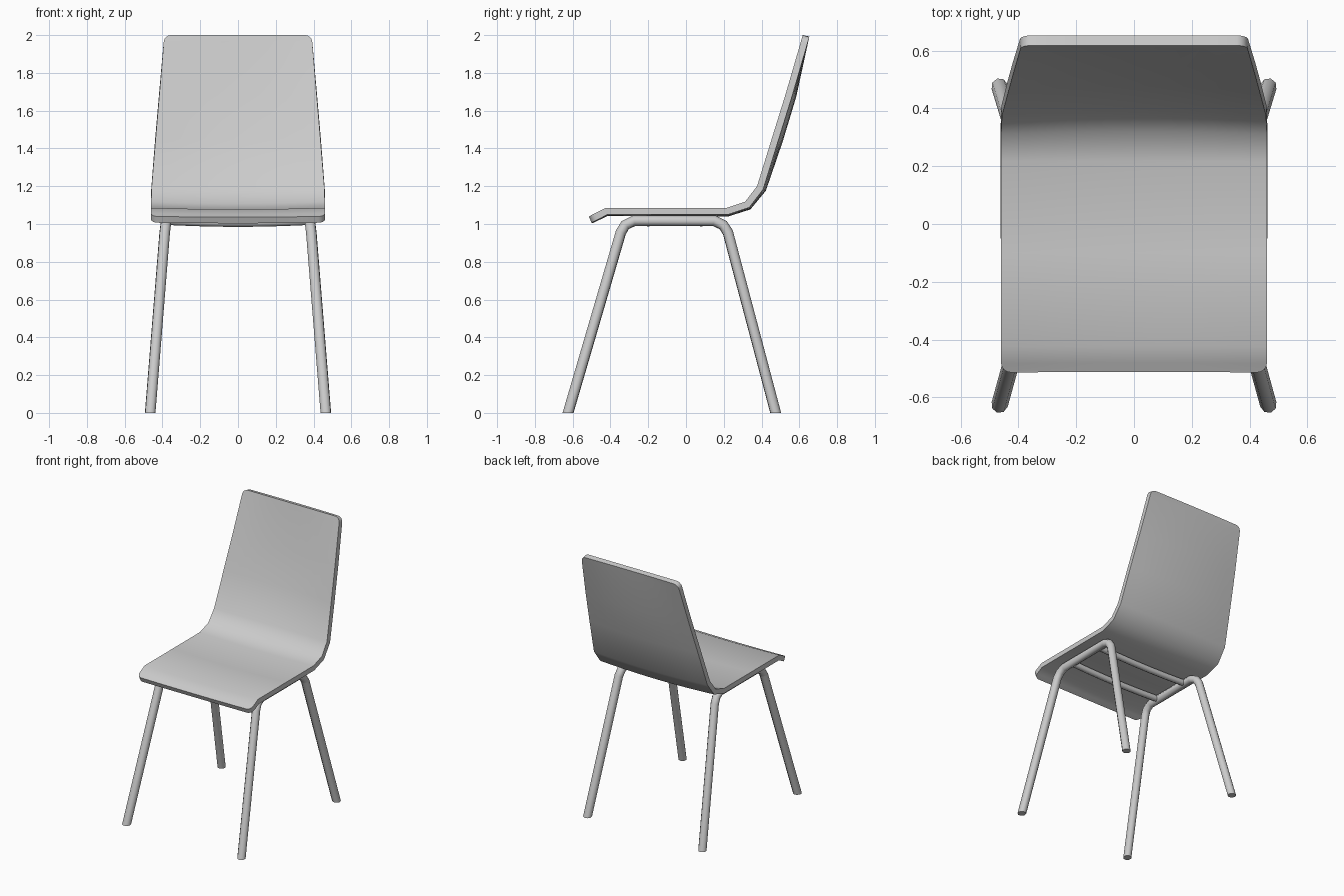
import bpy, bmesh, math
from mathutils import Vector

if "Cube" in bpy.data.objects:
    bpy.data.objects.remove(bpy.data.objects["Cube"])

THICK = 0.036


def finish(obj, angle):
    bpy.ops.object.select_all(action='DESELECT')
    obj.select_set(True)
    bpy.context.view_layer.objects.active = obj
    bpy.ops.object.shade_smooth_by_angle(angle=math.radians(angle))


def tube(name, points, radius, cut_floor=False):
    """Eight-sided tube along a path, optionally cut flat at the floor."""
    curve = bpy.data.curves.new(name, 'CURVE')
    curve.dimensions = '3D'
    curve.bevel_depth = radius
    curve.bevel_resolution = 2
    curve.use_fill_caps = True
    spline = curve.splines.new('POLY')
    spline.points.add(len(points) - 1)
    for p, co in zip(spline.points, points):
        p.co = (*co, 1)
    temp = bpy.data.objects.new(name + "_path", curve)
    bpy.context.collection.objects.link(temp)
    mesh = bpy.data.meshes.new_from_object(
        temp.evaluated_get(bpy.context.evaluated_depsgraph_get()))
    bpy.data.objects.remove(temp)
    bm = bmesh.new()
    bm.from_mesh(mesh)
    bmesh.ops.remove_doubles(bm, verts=bm.verts, dist=1e-5)
    if cut_floor:
        bmesh.ops.bisect_plane(bm, geom=bm.verts[:] + bm.edges[:] + bm.faces[:],
                               plane_co=(0, 0, 0), plane_no=(0, 0, -1), clear_outer=True)
        bmesh.ops.holes_fill(bm, edges=[e for e in bm.edges if e.is_boundary])
    bmesh.ops.recalc_face_normals(bm, faces=bm.faces)
    bm.to_mesh(mesh)
    bm.free()
    obj = bpy.data.objects.new(name, mesh)
    bpy.context.collection.objects.link(obj)
    finish(obj, 50)
    return obj


# Seat and back shell: upper-surface profile as (y, z, half width, centre hollow)
profile = [(-0.514, 1.040, 0.46, 0.004), (-0.424, 1.086, 0.46, 0.008),
           (-0.10, 1.086, 0.46, 0.010), (0.217, 1.086, 0.46, 0.010),
           (0.313, 1.118, 0.46, 0.012), (0.376, 1.200, 0.457, 0.016),
           (0.455, 1.455, 0.436, 0.024), (0.528, 1.690, 0.416, 0.022),
           (0.618, 2.000, 0.39, 0.0)]


def corner_rows(end, inner, r=0.035, n=4):
    """Extra rows that round the shell corners at one end."""
    a, b = Vector(end), Vector(inner)
    length = math.hypot(a[0] - b[0], a[1] - b[1])
    rows = []
    for i in range(n + 1):
        t = math.pi / 2 * i / n
        row = a.lerp(b, r * (1 - math.cos(t)) / length)
        row[2] -= r * (1 - math.sin(t))
        rows.append(row)
    return rows


rows = (corner_rows(profile[0], profile[1]) + [Vector(p) for p in profile[1:-1]]
        + corner_rows(profile[-1], profile[-2])[::-1])
COLS = 10
bm = bmesh.new()
grid = []
for i, (y, z, half, hollow) in enumerate(rows):
    before, after = rows[max(i - 1, 0)], rows[min(i + 1, len(rows) - 1)]
    d = Vector((after[0] - before[0], after[1] - before[1])).normalized()
    line = []
    for c in range(COLS + 1):
        u = 2 * c / COLS - 1
        h = hollow * (1 - u * u)
        line.append(bm.verts.new((u * half, y + d.y * h, z - d.x * h)))
    grid.append(line)
for r0, r1 in zip(grid, grid[1:]):
    for c in range(COLS):
        bm.faces.new((r0[c], r0[c + 1], r1[c + 1], r1[c]))
mesh = bpy.data.meshes.new("seat_shell")
bm.to_mesh(mesh)
bm.free()
shell = bpy.data.objects.new("seat_shell", mesh)
bpy.context.collection.objects.link(shell)
finish(shell, 45)
solid = shell.modifiers.new("thickness", 'SOLIDIFY')
solid.thickness = THICK
solid.offset = -1
solid.use_even_offset = True
bpy.context.view_layer.objects.active = shell
bpy.ops.object.modifier_apply(modifier=solid.name)
finish(shell, 45)

# Bent leg frames, one per side: front leg, rail under the seat, rear leg
leg_path = [(0.469, -0.639, -0.05), (0.388, -0.345, 0.955), (0.383, -0.322, 0.994),
            (0.380, -0.275, 1.017), (0.380, 0.150, 1.017), (0.383, 0.197, 0.994),
            (0.388, 0.222, 0.955), (0.469, 0.488, -0.05)]
for side, s in (("left", -1), ("right", 1)):
    tube(side + "_leg_frame", [(s * x, y, z) for x, y, z in leg_path], 0.029, True)

# Two slightly sagging crossbars under the seat
for name, y in (("front_crossbar", -0.20), ("rear_crossbar", 0.08)):
    tube(name, [(0.38 * u, y, 1.017 - 0.010 * (1 - u * u))
                for u in (-1, -0.6, -0.2, 0.2, 0.6, 1)], 0.022)
